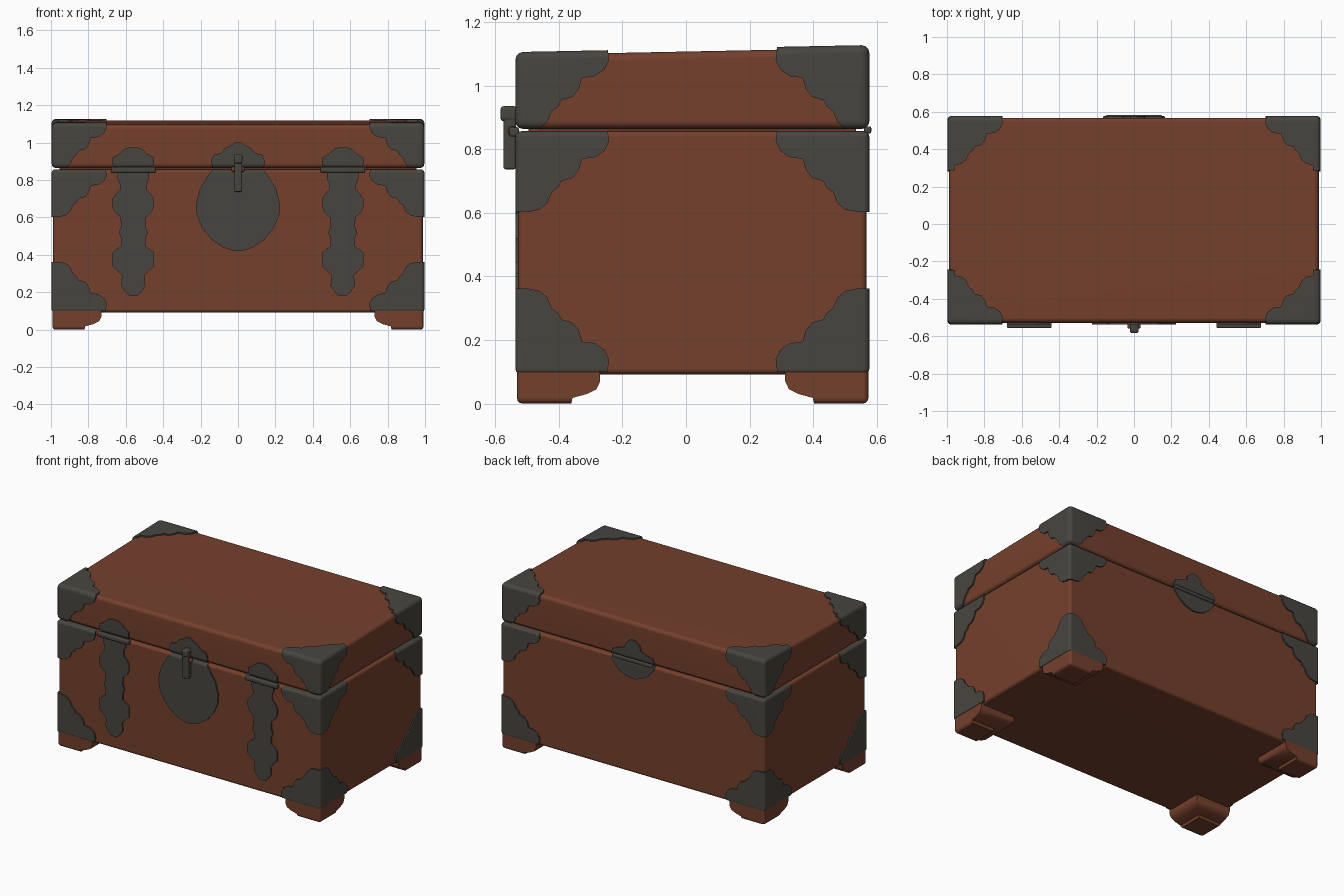
import bpy, bmesh, math

if "Cube" in bpy.data.objects:
    bpy.data.objects.remove(bpy.data.objects["Cube"])


def material(name, rgb):
    m = bpy.data.materials.new(name)
    m.diffuse_color = (*rgb, 1)
    m.use_nodes = True
    m.node_tree.nodes["Principled BSDF"].inputs["Base Color"].default_value = m.diffuse_color
    return m


LEATHER = material("brown_leather", (0.175, 0.051, 0.026))
IRON = material("dark_iron", (0.064, 0.060, 0.050))


def make(name, bm, mat):
    bmesh.ops.recalc_face_normals(bm, faces=bm.faces[:])
    me = bpy.data.meshes.new(name)
    bm.to_mesh(me)
    bm.free()
    me.materials.append(mat)
    ob = bpy.data.objects.new(name, me)
    bpy.context.collection.objects.link(ob)
    return ob


def box(name, x, y, z, bevel, mat, tilt=0.0):
    """Rounded box; tilt raises the rear top edge."""
    bm = bmesh.new()
    bmesh.ops.create_cube(bm, size=1)
    for v in bm.verts:
        c = [r[0] if k < 0 else r[1] for k, r in zip(v.co, (x, y, z))]
        if v.co.z > 0 and v.co.y > 0:
            c[2] += tilt
        v.co = c
    bmesh.ops.bevel(bm, geom=bm.edges[:], offset=bevel, segments=3,
                    profile=0.5, affect='EDGES')
    return make(name, bm, mat)


def prism(name, pts, axis, lo, hi, mat):
    """Outline extruded from lo to hi along one axis."""
    place = {'x': lambda u, v: (lo, u, v), 'y': lambda u, v: (u, lo, v),
             'z': lambda u, v: (u, v, lo)}[axis]
    bm = bmesh.new()
    face = bm.faces.new([bm.verts.new(place(u, v)) for u, v in pts])
    ext = bmesh.ops.extrude_face_region(bm, geom=[face])
    step = [hi - lo if a == axis else 0 for a in 'xyz']
    bmesh.ops.translate(bm, vec=step,
                        verts=[g for g in ext['geom'] if isinstance(g, bmesh.types.BMVert)])
    return make(name, bm, mat)


def intersect(ob, other, mat):
    mod = ob.modifiers.new("cut", 'BOOLEAN')
    mod.operation, mod.solver, mod.object = 'INTERSECT', 'EXACT', other
    bpy.context.view_layer.update()
    dg = bpy.context.evaluated_depsgraph_get()
    me = bpy.data.meshes.new_from_object(ob.evaluated_get(dg))
    ob.modifiers.clear()
    ob.data = me
    me.materials.clear()
    me.materials.append(mat)
    for p in me.polygons:
        p.material_index = 0


def fittings(name, shell, outlines):
    """Cut each outline out of the thin outer shell and merge the plates."""
    bm = bmesh.new()
    for pts, axis, lo, hi in outlines:
        ob = prism("plate", pts, axis, lo, hi, IRON)
        intersect(ob, shell, IRON)
        bm.from_mesh(ob.data)
        bpy.data.objects.remove(ob)
    bpy.data.objects.remove(shell)
    return make(name, bm, IRON)


# Main sizes
X, Y0, Y1, G = 0.988, -0.528, 0.568, 0.009
FRONT, BACK = ('y', -0.7, Y0 + 0.03), ('y', Y1 - 0.03, 0.7)

# Scalloped corner outline: distance along one edge, then the other
SCALLOP = [(.29, 0), (.295, .04), (.28, .07), (.25, .09), (.21, .095), (.20, .13),
           (.18, .155), (.145, .165), (.135, .185), (.115, .20), (.10, .235),
           (.075, .255), (.04, .262)]


def corner(u0, su, v0, sv, over=0.1):
    pts = SCALLOP + [(-.1, .262), (-.1, -over)] + ([(.29, -over)] if over else [])
    return [(u0 + su * a, v0 + sv * b) for a, b in pts]


def mirrored(cx, half):
    return [(cx + h, z) for h, z in half] + [(cx - h, z) for h, z in reversed(half)]


def corner_set(v0, sv, over=0.1):
    """Front, back and side corner outlines for one level."""
    out = []
    for s in (-1, 1):
        face = corner(s * (X + G), -s, v0, sv, over)
        out += [(face, *FRONT), (face, *BACK)]
        ends = (X - .03, 1.2) if s > 0 else (-1.2, .03 - X)
        for y, d in ((Y0 - G, 1), (Y1 + G, -1)):
            out.append((corner(y, d, v0, sv, over), 'x', *ends))
    return out


# Plate outlines shared by body and lid
STRAP = [(.02, .18), (.045, .205), (.065, .235), (.06, .29), (.085, .315), (.112, .34),
         (.112, .41), (.09, .43), (.065, .445), (.065, .49), (.078, .52), (.065, .55),
         (.068, .60), (.10, .63), (.112, .66), (.112, .70), (.09, .73), (.072, .75),
         (.072, .78), (.085, .81), (.085, .85), (.11, .88), (.11, .92), (.075, .94),
         (.05, .965), (.02, .975)]
LOCK = [(.02, .42), (.08, .44), (.14, .48), (.19, .54), (.22, .61), (.225, .67),
        (.205, .75), (.17, .81), (.135, .86), (.145, .90), (.13, .935), (.09, .945),
        (.07, .97), (.04, .985), (.02, 1.0)]
REAR = [(.02, .74), (.08, .76), (.12, .79), (.155, .83), (.165, .875), (.15, .91),
        (.10, .925), (.06, .94), (.055, .97), (.02, 1.0)]
plates = [(mirrored(-.56, STRAP), *FRONT), (mirrored(.56, STRAP), *FRONT),
          (mirrored(0, LOCK), *FRONT), (mirrored(0, REAR), *BACK)]

# Leather body, lid and the recessed rim between them
BODY_Z, LID_Z, TILT = (.092, .857), (.864, 1.097), .022
box("chest_body", (-X, X), (Y0, Y1), BODY_Z, .018, LEATHER)
box("chest_lid", (-X, X), (Y0, Y1), LID_Z, .025, LEATHER, TILT)
box("inner_rim", (-.955, .955), (-.495, .535), (.82, .90), .005, LEATHER)

# Iron fittings on the body
GX, GY = (-X - G, X + G), (Y0 - G, Y1 + G)
shell = box("body_shell", GX, GY, BODY_Z, .018, IRON)
fittings("body_fittings", shell,
         corner_set(.10, 1, 0) + corner_set(.865, -1) + plates)

# Iron fittings on the lid, with corners wrapping over the top
shell = box("lid_shell", GX, GY, (LID_Z[0], LID_Z[1] + G), .025, IRON, TILT)
tops = [(corner(s * (X + G), -s, y, d), 'z', 1.07, 1.2)
        for s in (-1, 1) for y, d in ((Y0 - G, 1), (Y1 + G, -1))]
fittings("lid_fittings", shell, corner_set(1.12, -1) + tops + plates)

# Stepped bracket feet
STEP = [(-.1, -.05), (.16, -.05), (.175, .018), (.22, .03), (.25, .045), (.262, .07),
        (.262, .12), (-.1, .12)]
for sx, side in ((-1, "left"), (1, "right")):
    for y, d, end in ((Y0 - .004, 1, "front"), (Y1 + .006, -1, "back")):
        foot = prism(f"{end}_{side}_foot", [(sx * (.992 - a), z) for a, z in STEP],
                     'y', -.7, .7, LEATHER)
        across = prism("foot_cutter", [(y + d * a, z) for a, z in STEP],
                       'x', -1.2, 1.2, LEATHER)
        round_box = box("foot_cutter", (-.992, .992), (Y0 - .004, Y1 + .006),
                        (0, .3), .018, LEATHER)
        for cutter in (across, round_box):
            intersect(foot, cutter, LEATHER)
            bpy.data.objects.remove(cutter)

# Clasp bars over the straps
for s, side in ((-1, "left"), (1, "right")):
    box(f"{side}_clasp_bar", (s * .56 - .12, s * .56 + .12), (-.557, -.525),
        (.84, .87), .008, IRON)

# Latch: hanging bar, top knob and pin; rear hinge bar
box("latch_bar", (-.02, .022), (-.574, -.535), (.737, .90), .007, IRON)
box("latch_knob", (-.022, .024), (-.584, -.53), (.888, .936), .012, IRON)
box("latch_pin", (-.035, .035), (-.56, -.53), (.843, .872), .01, LEATHER)
box("rear_hinge_bar", (-.15, .15), (.56, .583), (.85, .872), .006, IRON)

# Smooth shading with crisp edges
for ob in list(bpy.context.scene.objects):
    bpy.ops.object.select_all(action='DESELECT')
    ob.select_set(True)
    bpy.context.view_layer.objects.active = ob
    bpy.ops.object.shade_smooth_by_angle(angle=math.radians(40))
    mod = ob.modifiers.new("flat_faces", 'WEIGHTED_NORMAL')
    mod.keep_sharp = True
